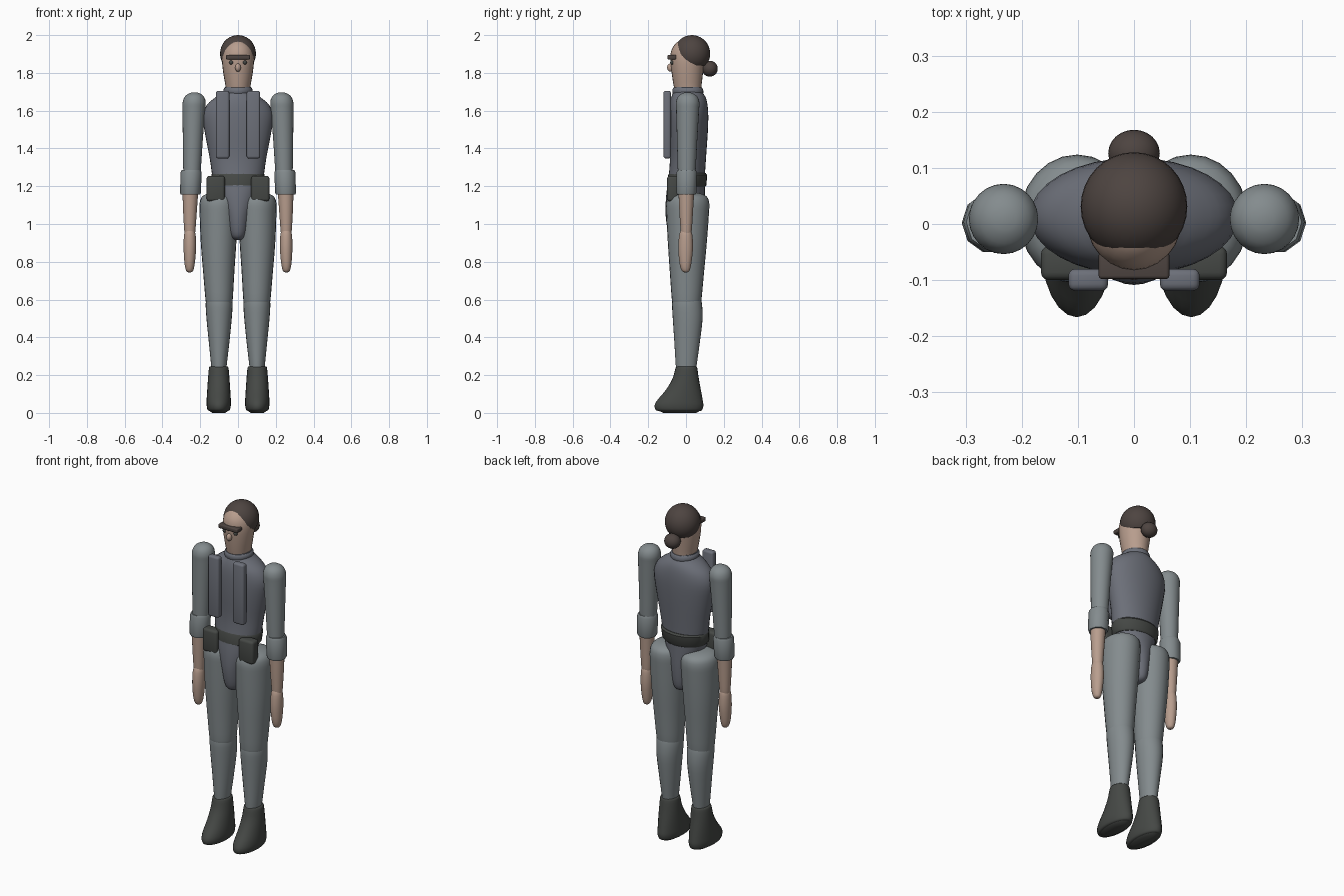
import bpy, bmesh, math


def material(name, rgb):
    m = bpy.data.materials.new(name)
    m.diffuse_color = (*rgb, 1)
    return m


CLOTH = material("cloth", (0.23, 0.26, 0.27))
VEST = material("vest", (0.15, 0.16, 0.19))
DARK = material("dark", (0.06, 0.065, 0.06))
HAIR = material("hair", (0.075, 0.058, 0.052))
SKIN = material("skin", (0.48, 0.34, 0.27))


def finish(bm, name, mat, angle=40):
    bmesh.ops.recalc_face_normals(bm, faces=bm.faces)
    me = bpy.data.meshes.new(name)
    bm.to_mesh(me)
    bm.free()
    ob = bpy.data.objects.new(name, me)
    bpy.context.collection.objects.link(ob)
    me.materials.append(mat)
    bpy.ops.object.select_all(action='DESELECT')
    ob.select_set(True)
    bpy.context.view_layer.objects.active = ob
    bpy.ops.object.shade_smooth_by_angle(angle=math.radians(angle))
    return ob


def smooth_rings(rings, k):
    # Catmull-Rom interpolation between the given cross-sections
    out = []
    for i in range(len(rings) - 1):
        a, b, c, d = (rings[max(0, min(len(rings) - 1, i + j))] for j in (-1, 0, 1, 2))
        for s in range(k):
            t = s / k
            out.append([q + 0.5 * t * (r - p + t * (2*p - 5*q + 4*r - e + t * (3*(q - r) + e - p)))
                        for p, q, r, e in zip(a, b, c, d)])
    return out + [list(rings[-1])]


def loft(name, rings, mat, n=24, k=3, flip=1, angle=40):
    # each ring: z, x centre, x radius, front y, back y
    bm = bmesh.new()
    loops = []
    for z, cx, rx, y0, y1 in smooth_rings(rings, k):
        loops.append([bm.verts.new((flip * (cx + rx * math.cos(2 * math.pi * i / n)),
                                    (y0 + y1) / 2 + (y1 - y0) / 2 * math.sin(2 * math.pi * i / n), z))
                      for i in range(n)])
    for a, b in zip(loops, loops[1:]):
        for i in range(n):
            bm.faces.new((a[i], a[(i + 1) % n], b[(i + 1) % n], b[i]))
    bm.faces.new(loops[0])
    bm.faces.new(loops[-1])
    return finish(bm, name, mat, angle)


def ball(name, loc, r, mat, cut=None, seg=24):
    bm = bmesh.new()
    bmesh.ops.create_uvsphere(bm, u_segments=seg, v_segments=seg // 2 + 2, radius=1)
    for v in bm.verts:
        v.co = [c + s * q for c, s, q in zip(loc, r, v.co)]
    if cut is not None:
        g = bm.verts[:] + bm.edges[:] + bm.faces[:]
        bmesh.ops.bisect_plane(bm, geom=g, plane_co=(0, 0, cut), plane_no=(0, 0, -1), clear_outer=True)
        bmesh.ops.holes_fill(bm, edges=[e for e in bm.edges if e.is_boundary])
    return finish(bm, name, mat)


def box(name, lo, hi, mat, bevel):
    bm = bmesh.new()
    bmesh.ops.create_cube(bm, size=1)
    for v in bm.verts:
        v.co = [(a + b) / 2 + q * (b - a) for a, b, q in zip(lo, hi, v.co)]
    bmesh.ops.bevel(bm, geom=bm.edges[:], offset=bevel, segments=3, profile=0.5, affect='EDGES')
    return finish(bm, name, mat)


# torso running down into the crotch
loft("torso", [(0.915, 0, 0.015, -0.04, 0.04), (0.925, 0, 0.04, -0.075, 0.075),
               (0.96, 0, 0.058, -0.095, 0.092), (1.05, 0, 0.075, -0.108, 0.1),
               (1.15, 0, 0.11, -0.105, 0.1), (1.25, 0, 0.135, -0.092, 0.1),
               (1.35, 0, 0.15, -0.085, 0.106), (1.48, 0, 0.175, -0.09, 0.115),
               (1.57, 0, 0.186, -0.09, 0.118), (1.63, 0, 0.165, -0.086, 0.114),
               (1.67, 0, 0.12, -0.078, 0.104), (1.70, 0, 0.075, -0.067, 0.086),
               (1.725, 0, 0.068, -0.062, 0.08)], VEST, n=32)
loft("collar", [(1.685, 0, 0.07, -0.066, 0.086), (1.695, 0, 0.077, -0.072, 0.092),
                (1.712, 0, 0.077, -0.072, 0.09), (1.722, 0, 0.07, -0.066, 0.084)], VEST, k=2)
loft("belt", [(1.195, 0, 0.125, -0.09, 0.1), (1.205, 0, 0.134, -0.098, 0.108),
              (1.26, 0, 0.141, -0.094, 0.112), (1.27, 0, 0.135, -0.088, 0.104)], DARK, n=28, k=1)

# head and face
loft("head", [(1.70, 0, 0.063, -0.058, 0.08), (1.73, 0, 0.066, -0.065, 0.082),
              (1.80, 0, 0.078, -0.076, 0.09), (1.87, 0, 0.085, -0.083, 0.098),
              (1.92, 0, 0.078, -0.077, 0.092), (1.955, 0, 0.058, -0.055, 0.075),
              (1.972, 0, 0.03, -0.03, 0.045), (1.975, 0, 0.008, 0, 0.015)], SKIN)
ball("hair_cap", (0, 0.031, 1.902), (0.095, 0.097, 0.098), HAIR, cut=1.838, seg=32)
ball("hair_bun", (0, 0.126, 1.822), (0.046, 0.042, 0.042), HAIR)
box("visor", (-0.063, -0.098, 1.871), (0.063, -0.05, 1.895), HAIR, 0.006)
ball("nose", (0, -0.082, 1.828), (0.015, 0.018, 0.022), SKIN, seg=16)

for side, s in (("right", -1), ("left", 1)):
    def pair_box(name, x0, x1, y0, y1, z0, z1, mat, bev):
        box(f"{side}_{name}", (min(s*x0, s*x1), y0, z0), (max(s*x0, s*x1), y1, z1), mat, bev)

    ball(f"{side}_eye", (s * 0.036, -0.073, 1.855), (0.011, 0.011, 0.011), DARK, seg=16)
    # chest panels and belt pouches
    pair_box("chest_panel", 0.046, 0.117, -0.119, -0.08, 1.347, 1.705, VEST, 0.012)
    pair_box("hip_pouch", 0.07, 0.166, -0.1, -0.04, 1.12, 1.255, DARK, 0.014)

    # arms
    loft(f"{side}_sleeve", [(1.22, 0.245, 0.042, -0.04, 0.046), (1.30, 0.243, 0.047, -0.044, 0.052),
                            (1.45, 0.239, 0.053, -0.048, 0.06), (1.60, 0.234, 0.06, -0.052, 0.069),
                            (1.645, 0.232, 0.061, -0.053, 0.071), (1.675, 0.231, 0.05, -0.042, 0.059),
                            (1.692, 0.23, 0.028, -0.019, 0.036), (1.697, 0.23, 0.006, 0.002, 0.015)],
         CLOTH, flip=s)
    loft(f"{side}_cuff", [(1.155, 0.252, 0.051, -0.05, 0.053), (1.165, 0.252, 0.055, -0.053, 0.057),
                          (1.272, 0.248, 0.056, -0.053, 0.06), (1.285, 0.248, 0.051, -0.048, 0.055)],
         CLOTH, flip=s, n=10, k=1, angle=50)
    loft(f"{side}_forearm", [(0.94, 0.255, 0.026, -0.026, 0.027), (0.97, 0.255, 0.03, -0.029, 0.031),
                             (1.08, 0.254, 0.037, -0.036, 0.038), (1.18, 0.252, 0.042, -0.04, 0.044)],
         SKIN, flip=s, n=20)
    loft(f"{side}_hand", [(0.744, 0.256, 0.006, -0.007, 0.006), (0.752, 0.256, 0.018, -0.022, 0.018),
                          (0.79, 0.256, 0.027, -0.034, 0.028), (0.87, 0.255, 0.033, -0.041, 0.037),
                          (0.94, 0.255, 0.031, -0.036, 0.034), (0.965, 0.255, 0.024, -0.028, 0.027)],
         SKIN, flip=s, n=20)

    # legs
    loft(f"{side}_thigh", [(0.57, 0.1, 0.066, -0.068, 0.074), (0.60, 0.1, 0.072, -0.075, 0.082),
                           (0.75, 0.102, 0.083, -0.086, 0.096), (0.90, 0.103, 0.094, -0.096, 0.11),
                           (1.05, 0.102, 0.101, -0.104, 0.121), (1.11, 0.101, 0.102, -0.105, 0.123),
                           (1.145, 0.1, 0.09, -0.092, 0.11), (1.163, 0.1, 0.055, -0.055, 0.07),
                           (1.168, 0.1, 0.012, -0.005, 0.02)], CLOTH, flip=s)
    loft(f"{side}_shin", [(0.21, 0.101, 0.037, -0.048, 0.05), (0.25, 0.101, 0.041, -0.054, 0.056),
                          (0.38, 0.1, 0.055, -0.062, 0.074), (0.50, 0.1, 0.067, -0.07, 0.088),
                          (0.58, 0.1, 0.071, -0.074, 0.084), (0.62, 0.1, 0.064, -0.067, 0.074)],
         CLOTH, flip=s)
    loft(f"{side}_boot", [(0.01, 0.102, 0.045, -0.14, 0.07), (0.015, 0.102, 0.058, -0.16, 0.085),
                          (0.04, 0.102, 0.064, -0.166, 0.092), (0.07, 0.102, 0.064, -0.15, 0.088),
                          (0.12, 0.102, 0.061, -0.108, 0.079), (0.18, 0.102, 0.057, -0.072, 0.068),
                          (0.235, 0.102, 0.052, -0.056, 0.06), (0.245, 0.102, 0.047, -0.05, 0.055)],
         DARK, flip=s)
    # thin sole reaching the ground
    loft(f"{side}_sole", [(0.0, 0.102, 0.035, -0.12, 0.055), (0.012, 0.102, 0.05, -0.147, 0.075)],
         DARK, flip=s, k=1)
